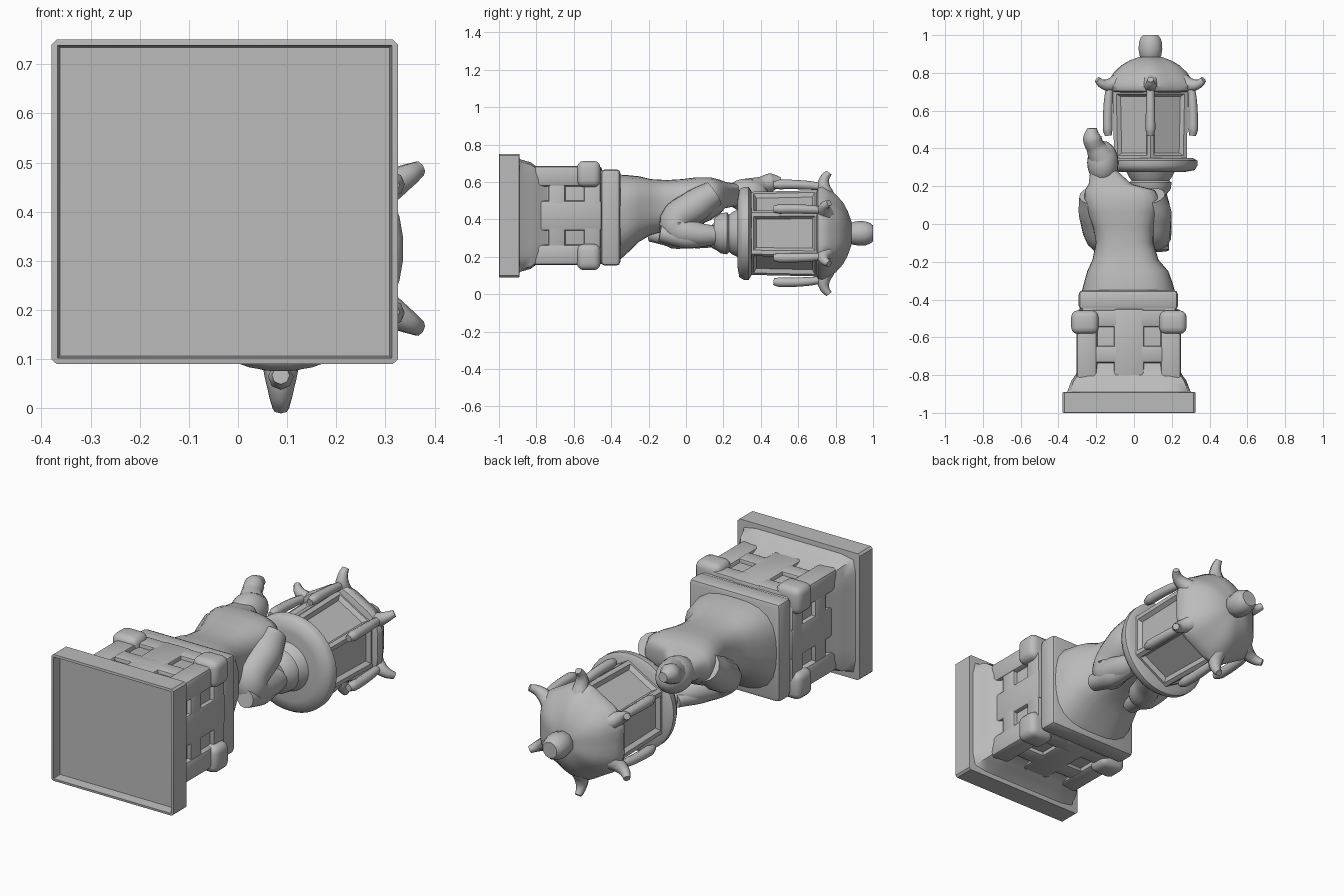
import bpy, bmesh, math
from mathutils import Vector

old = bpy.data.objects.get("Cube")
if old:
    bpy.data.objects.remove(old, do_unlink=True)

stone = bpy.data.materials.new("grey stone")
stone.use_nodes = True
stone.diffuse_color = (0.5, 0.5, 0.5, 1)
stone.node_tree.nodes["Principled BSDF"].inputs["Base Color"].default_value = (0.5, 0.5, 0.5, 1)

PX, PZ = -0.027, 0.42    # plinth axis
LX, LZ = 0.087, 0.325    # lantern axis


def finish(ob, angle=40):
    if ob.name not in bpy.context.collection.objects:
        bpy.context.collection.objects.link(ob)
    ob.data.materials.append(stone)
    bpy.ops.object.select_all(action='DESELECT')
    ob.select_set(True)
    bpy.context.view_layer.objects.active = ob
    bpy.ops.object.shade_smooth_by_angle(angle=math.radians(angle))
    return ob


def mesh_object(name, bm, angle=40):
    bmesh.ops.recalc_face_normals(bm, faces=bm.faces)
    me = bpy.data.meshes.new(name)
    bm.to_mesh(me)
    bm.free()
    return finish(bpy.data.objects.new(name, me), angle)


def box(name, centre, size, bevel, segments=2):
    bm = bmesh.new()
    bmesh.ops.create_cube(bm, size=1)
    for v in bm.verts:
        v.co = Vector(a * b for a, b in zip(v.co, size)) + Vector(centre)
    bmesh.ops.bevel(bm, geom=bm.edges[:], offset=bevel, segments=segments,
                    profile=0.5, affect='EDGES')
    return mesh_object(name, bm)


def loft(name, sections, n=28, power=2.0, lobes=0.0, angle=50):
    """Stack rings along y; each section is (y, x, z, half width, half height)."""
    bm = bmesh.new()
    rings = []
    for y, cx, cz, rx, rz in sections:
        ring = []
        for i in range(n):
            t = 2 * math.pi * (i + 0.5) / n
            c, s = math.cos(t), math.sin(t)
            k = (abs(c) ** power + abs(s) ** power) ** (-1 / power)
            k *= 1 - lobes * math.cos(6 * t)
            ring.append(bm.verts.new((cx + rx * c * k, y, cz + rz * s * k)))
        rings.append(ring)
    for a, b in zip(rings, rings[1:]):
        for i in range(n):
            j = (i + 1) % n
            bm.faces.new((a[i], a[j], b[j], b[i]))
    bm.faces.new(rings[0])
    bm.faces.new(rings[-1])
    return mesh_object(name, bm, angle)


def turned(name, profile, **kw):
    """Turned part on the lantern axis; profile is (y, radius)."""
    return loft(name, [(y, LX, LZ, r, r) for y, r in profile], **kw)


def tube(name, points, sides=3):
    """Smooth tapering tube; points are (x, y, z, radius)."""
    cu = bpy.data.curves.new(name, 'CURVE')
    cu.dimensions = '3D'
    cu.bevel_depth = 1.0
    cu.bevel_resolution = sides
    cu.use_fill_caps = True
    sp = cu.splines.new('BEZIER')
    sp.resolution_u = 6
    sp.bezier_points.add(len(points) - 1)
    for bp, (x, y, z, r) in zip(sp.bezier_points, points):
        bp.co = (x, y, z)
        bp.radius = r
        bp.handle_left_type = bp.handle_right_type = 'AUTO'
    ob = bpy.data.objects.new(name, cu)
    bpy.context.collection.objects.link(ob)
    bpy.ops.object.select_all(action='DESELECT')
    ob.select_set(True)
    bpy.context.view_layer.objects.active = ob
    bpy.ops.object.convert(target='MESH')
    return finish(bpy.context.object, 60)


def ball(name, centre, radii):
    bm = bmesh.new()
    bmesh.ops.create_uvsphere(bm, u_segments=20, v_segments=12, radius=1)
    for v in bm.verts:
        v.co = Vector(a * b for a, b in zip(v.co, radii)) + Vector(centre)
    return mesh_object(name, bm, 80)


# Foot slab with a recess underneath
bm = bmesh.new()
bmesh.ops.create_cube(bm, size=1)
bmesh.ops.bevel(bm, geom=bm.edges[:], offset=0.015, segments=1, affect='EDGES')
for v in bm.verts:
    v.co = Vector((PX + v.co.x * 0.705, -0.945 + v.co.y * 0.11, PZ + v.co.z * 0.66))
under = min(bm.faces, key=lambda f: f.calc_center_median().y)
bmesh.ops.inset_region(bm, faces=[under], thickness=0.003)
bmesh.ops.inset_region(bm, faces=[under], thickness=0.006, depth=-0.05)
mesh_object("foot_slab", bm)

# Plinth core, flared skirting and raised cross panels
box("plinth_core", (PX, -0.67, PZ), (0.495, 0.46, 0.485), 0.01)
loft("plinth_skirting", [(-0.9, PX, PZ, 0.34, 0.318), (-0.885, PX, PZ, 0.325, 0.3),
                         (-0.83, PX, PZ, 0.305, 0.285), (-0.8, PX, PZ, 0.283, 0.262),
                         (-0.74, PX, PZ, 0.25, 0.245)], n=44, power=16)
for axis in ("x", "z"):
    depth = 0.54 if axis == "x" else 0.525
    for part, w, y, h in (("upright", 0.16, -0.66, 0.42), ("crossbar", 0.36, -0.69, 0.09),
                          ("upper_rail", 0.4, -0.5, 0.09)):
        size = (depth, h, w) if axis == "x" else (w, h, depth)
        box("panel_" + part + "_" + axis, (PX, y, PZ), size, 0.012)

# Corner posts with rounded caps
for sx in (-1, 1):
    for sz in (-1, 1):
        box("corner_post", (PX + sx * 0.222, -0.69, PZ + sz * 0.21),
            (0.11, 0.36, 0.11), 0.02)
        box("post_cap", (PX + sx * 0.233, -0.52, PZ + sz * 0.222),
            (0.145, 0.125, 0.14), 0.035, 3)

# Upper slab under the figure
box("figure_slab", (-0.03, -0.403, 0.41), (0.525, 0.105, 0.515), 0.022)

# Robed figure
loft("robe_skirt", [(-0.37, -0.03, 0.405, 0.25, 0.235), (-0.32, -0.03, 0.425, 0.237, 0.212),
                    (-0.25, -0.033, 0.455, 0.215, 0.175), (-0.19, -0.045, 0.465, 0.175, 0.15),
                    (-0.1, -0.05, 0.475, 0.152, 0.135), (-0.02, -0.055, 0.485, 0.16, 0.13),
                    (0.06, -0.06, 0.495, 0.185, 0.13), (0.13, -0.063, 0.51, 0.2, 0.115),
                    (0.18, -0.075, 0.52, 0.185, 0.092), (0.21, -0.125, 0.53, 0.115, 0.07),
                    (0.28, -0.16, 0.53, 0.072, 0.058)], power=3)
tube("right_arm", [(-0.215, 0.15, 0.52, 0.075), (-0.205, 0.04, 0.44, 0.085),
                   (-0.145, -0.08, 0.34, 0.08), (-0.06, 0.04, 0.31, 0.065),
                   (0.03, 0.17, 0.3, 0.05)], 5)
tube("left_arm", [(0.095, 0.15, 0.54, 0.07), (0.11, 0.06, 0.48, 0.088),
                  (0.11, -0.055, 0.365, 0.09), (0.13, 0.04, 0.325, 0.068),
                  (0.12, 0.18, 0.315, 0.048)], 5)
tube("right_sleeve", [(-0.04, 0.14, 0.29, 0.035), (-0.1, -0.02, 0.295, 0.052),
                      (-0.14, -0.19, 0.325, 0.045)], 4)
tube("left_sleeve", [(0.125, 0.14, 0.295, 0.035), (0.135, 0.0, 0.3, 0.055),
                     (0.14, -0.14, 0.325, 0.045)], 4)
ball("clasped_hands", (0.07, 0.17, 0.31), (0.085, 0.055, 0.075))
ball("head", (-0.165, 0.325, 0.53), (0.083, 0.115, 0.088))
tube("hair_bun", [(-0.175, 0.36, 0.555, 0.07), (-0.205, 0.41, 0.58, 0.05),
                  (-0.222, 0.455, 0.597, 0.05), (-0.222, 0.508, 0.6, 0.025)], 4)

# Lantern stem, dish, roof and finial
turned("lantern_stem", [(0.15, 0.08), (0.185, 0.108), (0.22, 0.113), (0.23, 0.1),
                        (0.25, 0.115), (0.28, 0.13), (0.29, 0.19)])
turned("lantern_dish", [(0.275, 0.18), (0.285, 0.235), (0.31, 0.25),
                        (0.335, 0.25), (0.35, 0.225)], n=36)
turned("lantern_roof", [(0.695, 0.2), (0.705, 0.235), (0.73, 0.245), (0.765, 0.225),
                        (0.8, 0.203), (0.84, 0.16), (0.865, 0.115), (0.885, 0.06)],
       n=36, lobes=0.04)
turned("roof_finial", [(0.875, 0.05), (0.89, 0.06), (0.925, 0.066), (0.96, 0.064),
                       (0.985, 0.055), (1.0, 0.042)], n=10)

# Six-sided lantern box with recessed windows
bm = bmesh.new()
bmesh.ops.create_cone(bm, cap_ends=True, segments=6, radius1=0.222, radius2=0.23, depth=0.37)
for v in bm.verts:
    x, y, z = v.co
    v.co = (LX + x, 0.525 + z, LZ + y)
bm.verts.ensure_lookup_table()
first = bm.verts[0].co
turn = math.pi / 6 - math.atan2(first.z - LZ, first.x - LX)
c, s = math.cos(turn), math.sin(turn)
for v in bm.verts:
    x, z = v.co.x - LX, v.co.z - LZ
    v.co.x, v.co.z = LX + x * c - z * s, LZ + x * s + z * c
bmesh.ops.recalc_face_normals(bm, faces=bm.faces)
sides = [f for f in bm.faces if len(f.verts) == 4]
bmesh.ops.inset_individual(bm, faces=sides, thickness=0.03)
bmesh.ops.inset_individual(bm, faces=sides, thickness=0.02, depth=-0.02)
mesh_object("lantern_box", bm, 45)

# Upturned eave horns and straight hanging pendants
for i in range(6):
    a = math.radians(30 + 60 * i)

    def out(r, y, w):
        return (LX + math.cos(a) * r, y, LZ + math.sin(a) * r, w)

    tube("eave_horn", [out(0.2, 0.75, 0.045), out(0.255, 0.735, 0.034),
                       out(0.295, 0.742, 0.025), out(0.325, 0.765, 0.017)], 2)
    tube("hanging_pendant", [out(0.25, 0.72, 0.02), out(0.258, 0.64, 0.024),
                             out(0.261, 0.5, 0.026), out(0.258, 0.468, 0.018)], 2)
